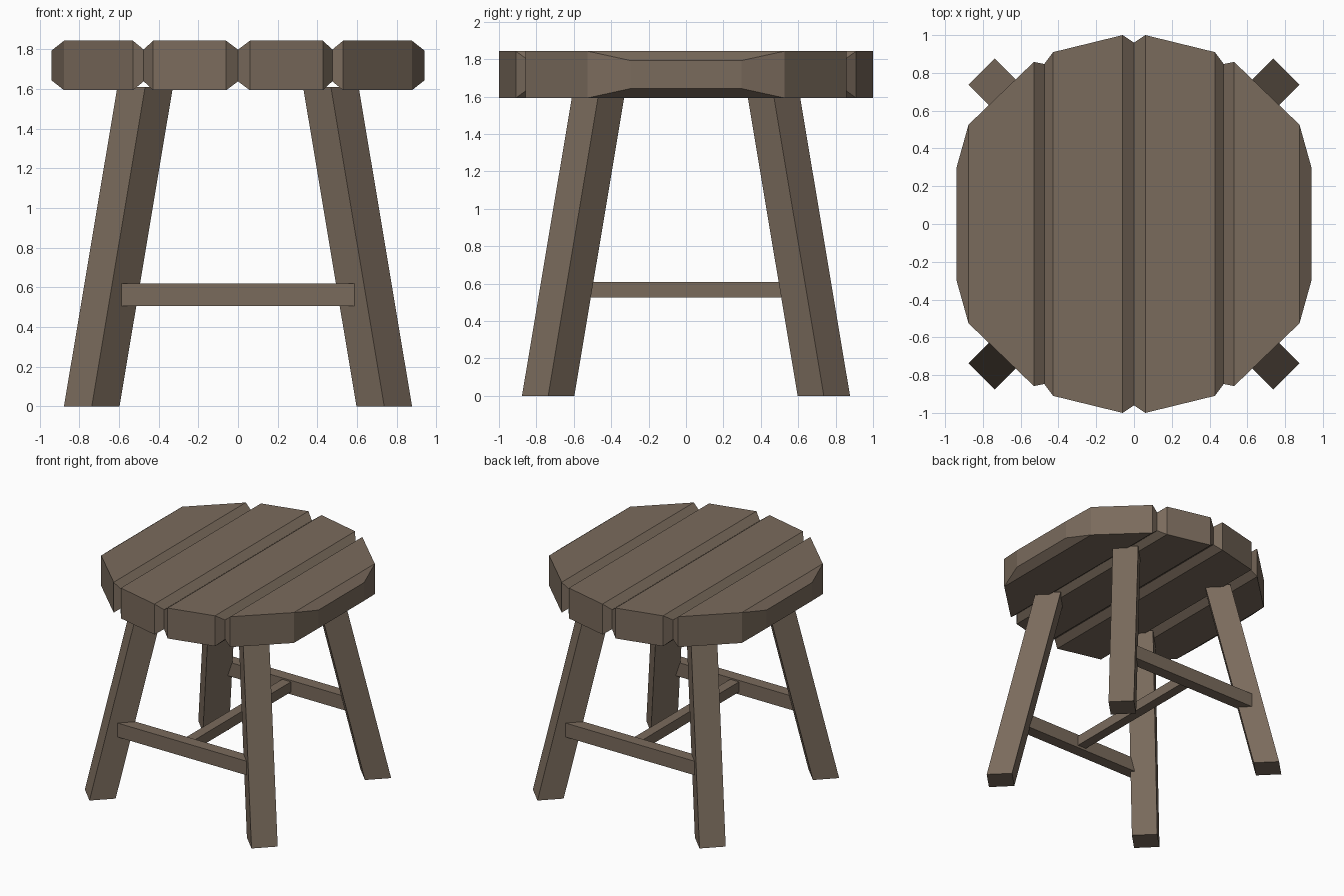
import bpy, bmesh

if "Cube" in bpy.data.objects:
    bpy.data.objects.remove(bpy.data.objects["Cube"])

wood = bpy.data.materials.new("brown wood")
wood.diffuse_color = (0.195, 0.147, 0.108, 1)
wood.use_nodes = True
wood.node_tree.nodes["Principled BSDF"].inputs["Base Color"].default_value = wood.diffuse_color


def loft(name, rings):
    """Join a row of four-point rings with flat quads and cap both ends."""
    bm = bmesh.new()
    vs = [[bm.verts.new(p) for p in r] for r in rings]
    for a, b in zip(vs, vs[1:]):
        for i in range(4):
            j = (i + 1) % 4
            bm.faces.new((a[i], a[j], b[j], b[i]))
    bm.faces.new(vs[0])
    bm.faces.new(vs[-1])
    bmesh.ops.recalc_face_normals(bm, faces=bm.faces)
    me = bpy.data.meshes.new(name)
    bm.to_mesh(me)
    bm.free()
    me.materials.append(wood)
    ob = bpy.data.objects.new(name, me)
    bpy.context.collection.objects.link(ob)
    return ob


def box(name, x0, x1, y0, y1, z0, z1):
    loft(name, [[(x, y0, z0), (x, y1, z0), (x, y1, z1), (x, y0, z1)] for x in (x0, x1)])


# Seat planks: columns of (x, half length, chamfer height)
inner = [(0.0, 0.96, 0.045), (0.06, 1.0, 0), (0.428, 0.91, 0), (0.475, 0.847, 0.045)]
outer = [(0.475, 0.847, 0.045), (0.53, 0.858, 0), (0.876, 0.526, 0), (0.94, 0.297, 0.05)]
BOTTOM, TOP = 1.593, 1.843
for side, s in (("left", -1), ("right", 1)):
    for kind, cols in (("inner", inner), ("outer", outer)):
        loft(f"seat_plank_{side}_{kind}",
             [[(s * x, -y, BOTTOM + c), (s * x, y, BOTTOM + c),
               (s * x, y, TOP - c), (s * x, -y, TOP - c)] for x, y, c in cols])

# Splayed legs with a diamond footprint
R = 0.14
for fb, sy in (("front", -1), ("back", 1)):
    for side, sx in (("left", -1), ("right", 1)):
        loft(f"{fb}_{side}_leg",
             [[(sx * c + dx, sy * c + dy, z)
               for dx, dy in ((R, 0), (0, R), (-R, 0), (0, -R))]
              for c, z in ((0.737, 0), (0.468, 1.61))])

# Stretchers: front and back rails with a cross rail between them
for fb, s in (("front", -1), ("back", 1)):
    y0, y1 = sorted((s * 0.63, s * 0.727))
    box(f"{fb}_stretcher", -0.587, 0.587, y0, y1, 0.505, 0.62)
box("middle_stretcher", -0.04, 0.04, -0.64, 0.64, 0.525, 0.608)
